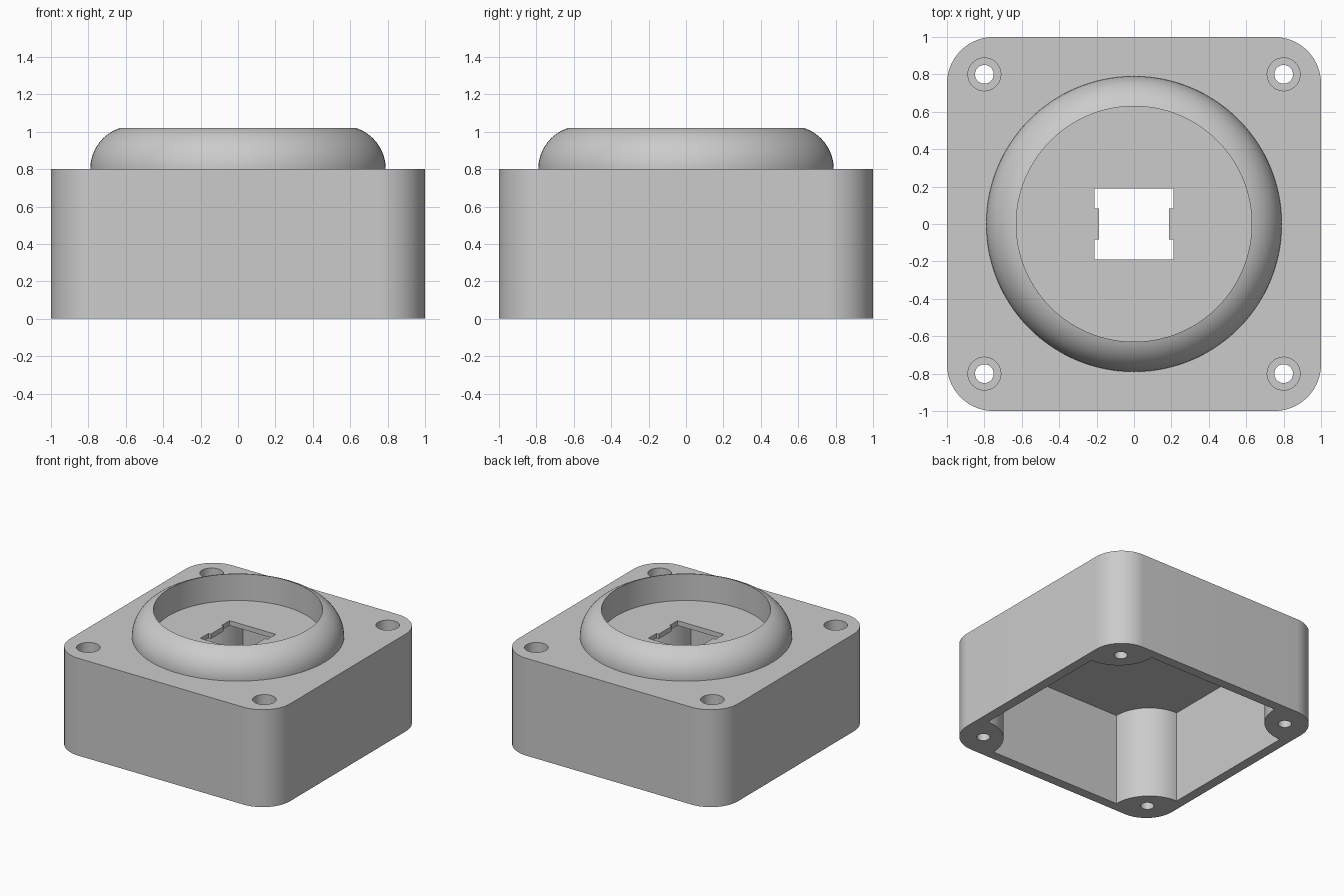
import bpy
import bmesh
from math import sin, cos, pi, radians, atan2, asin

if "Cube" in bpy.data.objects:
    bpy.data.objects.remove(bpy.data.objects["Cube"], do_unlink=True)

# Main sizes
HEIGHT = 0.8
WALL_IN = 0.92      # inner wall position
CEILING = 0.76      # underside of the thin top panel
SCREW = 0.8         # screw positions

grey = bpy.data.materials.new("light_grey_plastic")
grey.use_nodes = True
grey.diffuse_color = (0.6, 0.6, 0.6, 1)
grey.node_tree.nodes["Principled BSDF"].inputs["Base Color"].default_value = (0.6, 0.6, 0.6, 1)


def new_object(name, bm):
    bmesh.ops.recalc_face_normals(bm, faces=bm.faces)
    mesh = bpy.data.meshes.new(name)
    bm.to_mesh(mesh)
    bm.free()
    mesh.materials.append(grey)
    obj = bpy.data.objects.new(name, mesh)
    bpy.context.collection.objects.link(obj)
    return obj


def prism(name, outline, z0, z1):
    bm = bmesh.new()
    base = bm.faces.new([bm.verts.new((x, y, z0)) for x, y in outline])
    top = bmesh.ops.extrude_face_region(bm, geom=[base])["geom"]
    verts = [v for v in top if isinstance(v, bmesh.types.BMVert)]
    bmesh.ops.translate(bm, verts=verts, vec=(0, 0, z1 - z0))
    return new_object(name, bm)


def arc(cx, cy, r, a0, a1, n):
    return [(cx + r * cos(a0 + (a1 - a0) * i / n), cy + r * sin(a0 + (a1 - a0) * i / n))
            for i in range(n + 1)]


def four_corners(corner):
    """Repeat one corner's points by quarter turns around the middle."""
    pts = []
    for _ in range(4):
        pts += corner
        corner = [(-y, x) for x, y in corner]
    return pts


def circle(cx, cy, r, n=48):
    return arc(cx, cy, r, 0, 2 * pi, n)[:-1]


def activate(obj):
    bpy.ops.object.select_all(action="DESELECT")
    obj.select_set(True)
    bpy.context.view_layer.objects.active = obj


def cut(obj, cutter):
    cutter.hide_render = True
    mod = obj.modifiers.new("cut", "BOOLEAN")
    mod.operation = "DIFFERENCE"
    mod.solver = "EXACT"
    mod.object = cutter
    activate(obj)
    bpy.ops.object.modifier_apply(modifier=mod.name)
    bpy.data.objects.remove(cutter, do_unlink=True)


# Housing: rounded square block
housing = prism("housing", four_corners(arc(0.75, 0.75, 0.25, 0, pi / 2, 20)), 0, HEIGHT)

# Cavity, open below, leaving a rounded screw post in each corner
post = arc(WALL_IN, WALL_IN, 0.32, 1.5 * pi, pi, 20)
cut(housing, prism("cavity_cutter", four_corners(post), -0.1, CEILING))

# Socket opening with a small tab on each side
half = [(0.21, -0.19), (0.21, -0.083), (0.188, -0.083),
        (0.188, 0.083), (0.21, 0.083), (0.21, 0.19)]
opening = half + [(-x, -y) for x, y in half]
cut(housing, prism("opening_cutter", opening, 0.6, 0.9))

# Screw holes with wide pockets for the heads
for sx in (-1, 1):
    for sy in (-1, 1):
        x, y = sx * SCREW, sy * SCREW
        cut(housing, prism("pocket_cutter", circle(x, y, 0.088), 0.4, 0.9))
        cut(housing, prism("hole_cutter", circle(x, y, 0.05), -0.1, 0.5))

# Raised ring: straight bore inside, rounded shoulder outside
R_OUT, R_ROUND, RISE, R_BORE = 0.79, 0.231, 0.22, 0.63
profile = [(R_BORE, HEIGHT)] + arc(R_OUT - R_ROUND, HEIGHT, R_ROUND,
                                   asin(RISE / R_ROUND), 0, 20)
bm = bmesh.new()
verts = [bm.verts.new((r, 0, z)) for r, z in profile]
edges = [bm.edges.new(pair) for pair in zip(verts, verts[1:])]
bmesh.ops.spin(bm, geom=verts + edges, cent=(0, 0, 0), axis=(0, 0, 1),
               angle=2 * pi, steps=128, use_duplicate=False)
bmesh.ops.remove_doubles(bm, verts=bm.verts, dist=0.0005)
ring = new_object("raised_ring", bm)
# Outward-facing shoulder
outer = max(ring.data.polygons, key=lambda p: p.center.xy.length)
if outer.normal.xy.dot(outer.center.xy) < 0:
    ring.data.flip_normals()

for obj in (housing, ring):
    activate(obj)
    bpy.ops.object.shade_smooth_by_angle(angle=radians(30))
